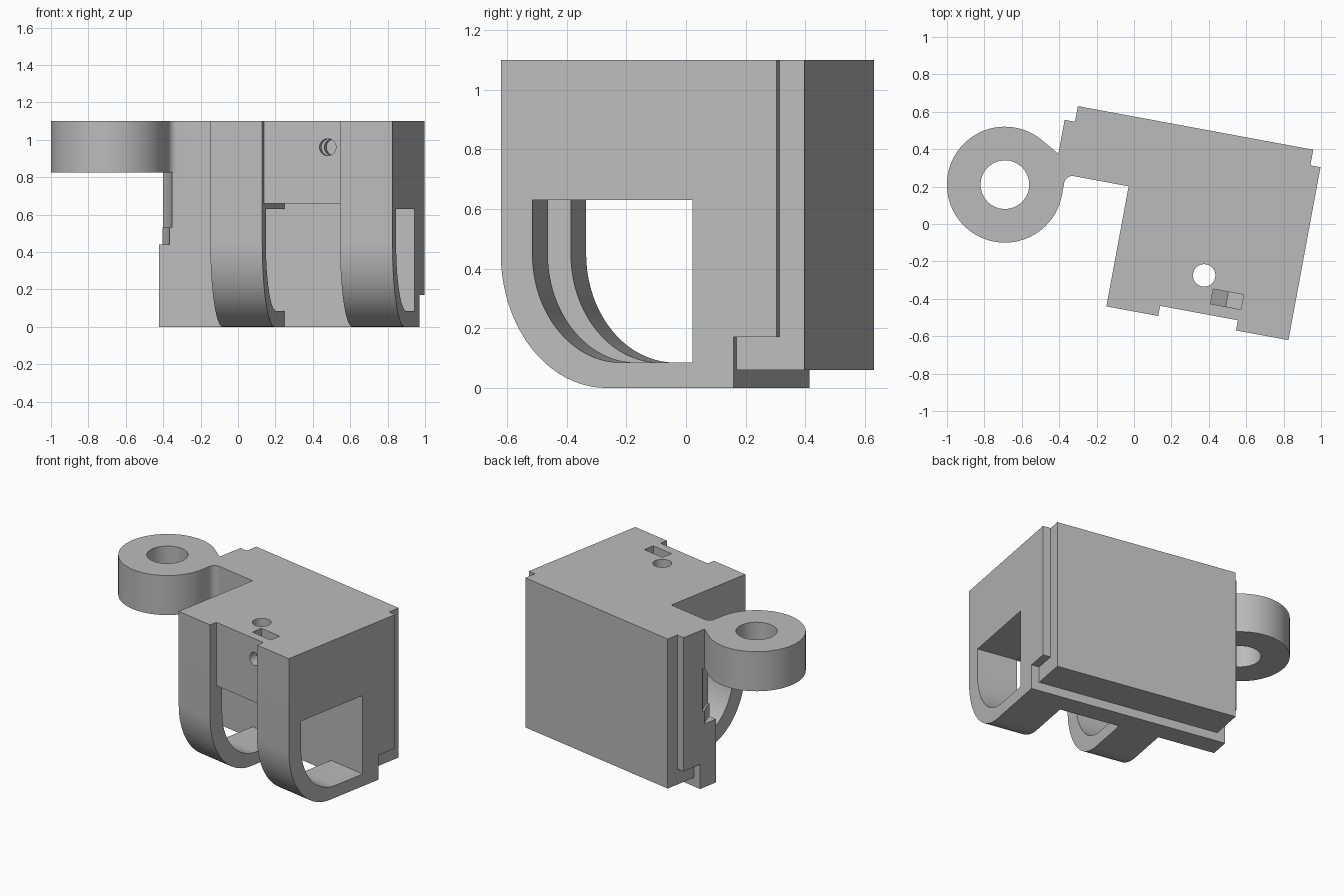
import bpy, bmesh
from math import sin, cos, radians
from mathutils import Matrix

cube = bpy.data.objects.get("Cube")
if cube:
    bpy.data.objects.remove(cube, do_unlink=True)

grey = bpy.data.materials.new("plain grey")
grey.use_nodes = True
grey.diffuse_color = (0.5, 0.5, 0.5, 1)
grey.node_tree.nodes["Principled BSDF"].inputs["Base Color"].default_value = (0.5, 0.5, 0.5, 1)

# Where a profile point (a, b) at depth d lands, for each extrusion axis
PLACE = {
    "x": lambda a, b, d: (d, a, b),
    "y": lambda a, b, d: (a, d, b),
    "z": lambda a, b, d: (a, b, d),
}


def arc(cx, cy, rx, ry, start, end, steps):
    angles = [radians(start + (end - start) * i / steps) for i in range(steps + 1)]
    return [(cx + rx * cos(t), cy + ry * sin(t)) for t in angles]


def circle(cx, cy, r, steps=48):
    return arc(cx, cy, r, r, 0, 360, steps)[:-1]


def rect(a0, a1, b0, b1):
    return [(a0, b0), (a1, b0), (a1, b1), (a0, b1)]


def prism(name, axis, profile, lo, hi):
    bm = bmesh.new()
    base = [bm.verts.new(PLACE[axis](a, b, lo)) for a, b in profile]
    top = [bm.verts.new(PLACE[axis](a, b, hi)) for a, b in profile]
    bm.faces.new(base)
    bm.faces.new(top)
    n = len(base)
    for i in range(n):
        j = (i + 1) % n
        bm.faces.new((base[i], base[j], top[j], top[i]))
    bmesh.ops.recalc_face_normals(bm, faces=bm.faces)
    mesh = bpy.data.meshes.new(name)
    bm.to_mesh(mesh)
    bm.free()
    mesh.materials.append(grey)
    obj = bpy.data.objects.new(name, mesh)
    bpy.context.collection.objects.link(obj)
    return obj


def combine(target, other, operation):
    mod = target.modifiers.new("combine", "BOOLEAN")
    mod.operation, mod.solver, mod.object = operation, "EXACT", other
    bpy.context.view_layer.objects.active = target
    bpy.ops.object.modifier_apply(modifier=mod.name)
    bpy.data.objects.remove(other, do_unlink=True)


TOP = 1.10
WALL = 0.193            # front face of the rear block
LUG = (-0.717, 0.081)   # centre of the hinge ring

# Rear block, stepped in at the lower back edge
body = prism("bracket_body", "x", [(WALL, 0), (0.334, 0), (0.334, 0.17), (0.48, 0.17),
                                   (0.48, TOP), (WALL, TOP)], -0.466, 0.925)
# Round clearance under the hinge ring
for r, lo, hi in ((0.329, 0.44, 0.54), (0.342, 0.53, 0.825)):
    combine(body, prism("ring_clearance", "z", circle(*LUG, r, 96), lo, hi), "DIFFERENCE")

# Back plate
combine(body, prism("back_plate", "z", rect(-0.41, 0.87, 0.30, 0.565), 0.06, TOP), "UNION")

# Two curved hooks with open insides
outer = arc(-0.10, 0.45, 0.36, 0.45, 180, 270, 20) + [(0.25, 0), (0.25, TOP), (-0.46, TOP)]
inner = arc(-0.05, 0.45, 0.3025, 0.365, 180, 270, 20) + [(WALL, 0.085), (WALL, 0.63), (-0.3525, 0.63)]
for lo, hi in ((-0.065, 0.217), (0.64, 0.925)):
    hook = prism("hook", "x", outer, lo, hi)
    combine(hook, prism("hook_opening", "x", inner, lo - 0.1, hi + 0.1), "DIFFERENCE")
    combine(body, hook, "UNION")

# Block between the hooks
combine(body, prism("middle_block", "z", rect(0.20, 0.66, -0.405, 0.25), 0.66, TOP), "UNION")

# Hinge ring with its filleted neck
neck = [(-0.30, WALL), (-0.30, 0.295), (-0.466, 0.295)]
lug = prism("hinge_ring", "z", arc(*LUG, 0.31, 0.31, 62, 360, 60)
            + arc(-0.362, 0.148, 0.045, 0.045, 180, 90, 8) + neck, 0.825, TOP)
combine(lug, prism("ring_bore", "z", circle(*LUG, 0.13), 0.7, 1.2), "DIFFERENCE")
combine(body, lug, "UNION")

# Rod hole, nut pocket and clamp screw hole
nut = [(0.48, 1.2), (0.48, 0.905), (0.5625, 0.865), (0.645, 0.905), (0.645, 1.2)]
for cutter in (
    prism("rod_hole", "z", circle(0.419, -0.202, 0.06), 0.5, 1.2),
    prism("nut_pocket", "y", nut, -0.345, -0.265),
    prism("screw_hole", "y", circle(0.563, 0.96, 0.045, 32), -0.5, -0.20),
):
    combine(body, cutter, "DIFFERENCE")

# Turn the whole bracket slightly and shade it
body.data.transform(Matrix.Rotation(radians(-10.5), 4, "Z"))
bpy.ops.object.select_all(action="DESELECT")
body.select_set(True)
bpy.context.view_layer.objects.active = body
bpy.ops.object.shade_smooth_by_angle(angle=radians(30))
